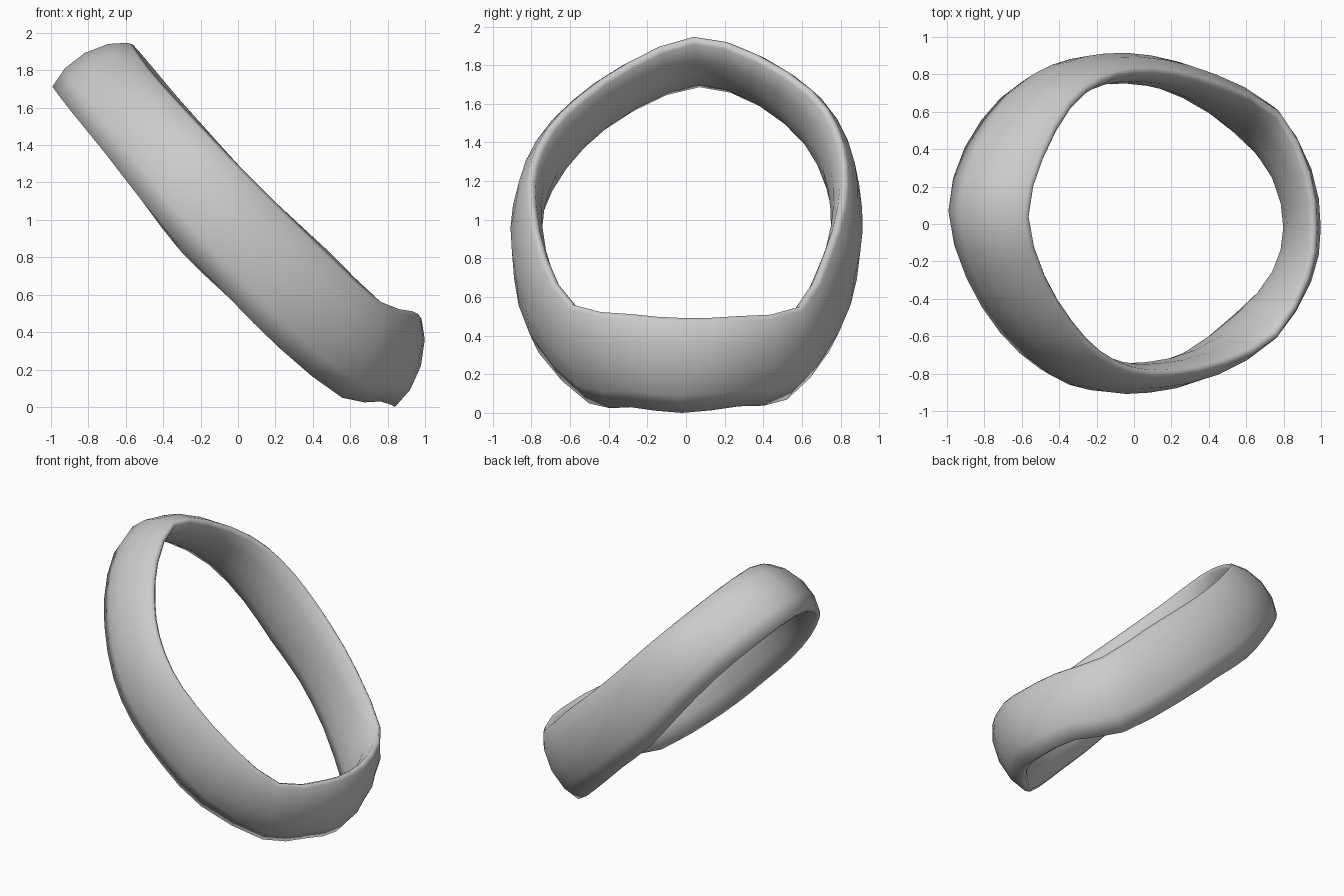
import bpy, bmesh
from mathutils import Vector

if "Cube" in bpy.data.objects:
    bpy.data.objects.remove(bpy.data.objects["Cube"])

# Upper and lower edge of the band, walked round the loop from its high end
upper = [(-.57, .04, 1.95), (-.49, .36, 1.86), (-.34, .64, 1.68), (-.18, .77, 1.50),
         (0, .82, 1.30), (.21, .81, 1.09), (.47, .74, .85), (.77, .59, .56),
         (.93, .27, .51), (.965, -.02, .50), (.93, -.28, .52), (.76, -.59, .57),
         (.49, -.74, .82), (.20, -.80, 1.10), (0, -.79, 1.30), (-.18, -.70, 1.49),
         (-.33, -.54, 1.65), (-.48, -.29, 1.82)]
lower = [(-.985, .07, 1.715), (-.90, .40, 1.61), (-.71, .66, 1.38), (-.50, .79, 1.10),
         (-.30, .83, .84), (-.05, .82, .60), (.22, .73, .34), (.53, .51, .09),
         (.75, .27, .055), (.825, -.02, .02), (.75, -.28, .05), (.55, -.49, .07),
         (.22, -.75, .33), (-.05, -.83, .60), (-.30, -.83, .86), (-.50, -.76, 1.10),
         (-.71, -.57, 1.37), (-.89, -.28, 1.59)]

# Lens cross-section: (fraction from lower to upper edge, outward offset)
section = [(0, .015), (.22, .067), (.5, .087), (.78, .067), (.98, .02), (1.015, 0),
           (.98, -.025), (.78, -.062), (.5, -.077), (.22, -.06), (.02, -.02)]


def rounded(points):
    """Add a smooth in-between point after each point of a closed rail."""
    pts = [Vector(p) for p in points]
    n = len(pts)
    result = []
    for i in range(n):
        a, b, c, d = pts[i - 1], pts[i], pts[(i + 1) % n], pts[(i + 2) % n]
        result += [b, (9 * (b + c) - a - d) / 16]
    return result


upper, lower = rounded(upper), rounded(lower)
mid = [(a + b) / 2 for a, b in zip(upper, lower)]
count = len(mid)
centre = sum(mid, Vector()) / count

# Band: loft the section round the loop
bm = bmesh.new()
rings = []
for i in range(count):
    chord = upper[i] - lower[i]
    tangent = mid[(i + 1) % count] - mid[i - 1]
    out = tangent.cross(chord).normalized()
    if out.dot(mid[i] - centre) < 0:
        out.negate()
    rings.append([bm.verts.new(lower[i] + chord * s + out * n) for s, n in section])
for i in range(count):
    a, b = rings[i], rings[(i + 1) % count]
    for j in range(len(section)):
        k = (j + 1) % len(section)
        bm.faces.new((a[j], b[j], b[k], a[k]))
bmesh.ops.recalc_face_normals(bm, faces=bm.faces)

# Rest on the floor
low = min(v.co.z for v in bm.verts)
bmesh.ops.translate(bm, verts=bm.verts, vec=(0, 0, -low))

mesh = bpy.data.meshes.new("ring_band")
bm.to_mesh(mesh)
bm.free()
band = bpy.data.objects.new("ring_band", mesh)
bpy.context.collection.objects.link(band)
for p in mesh.polygons:
    p.use_smooth = True
